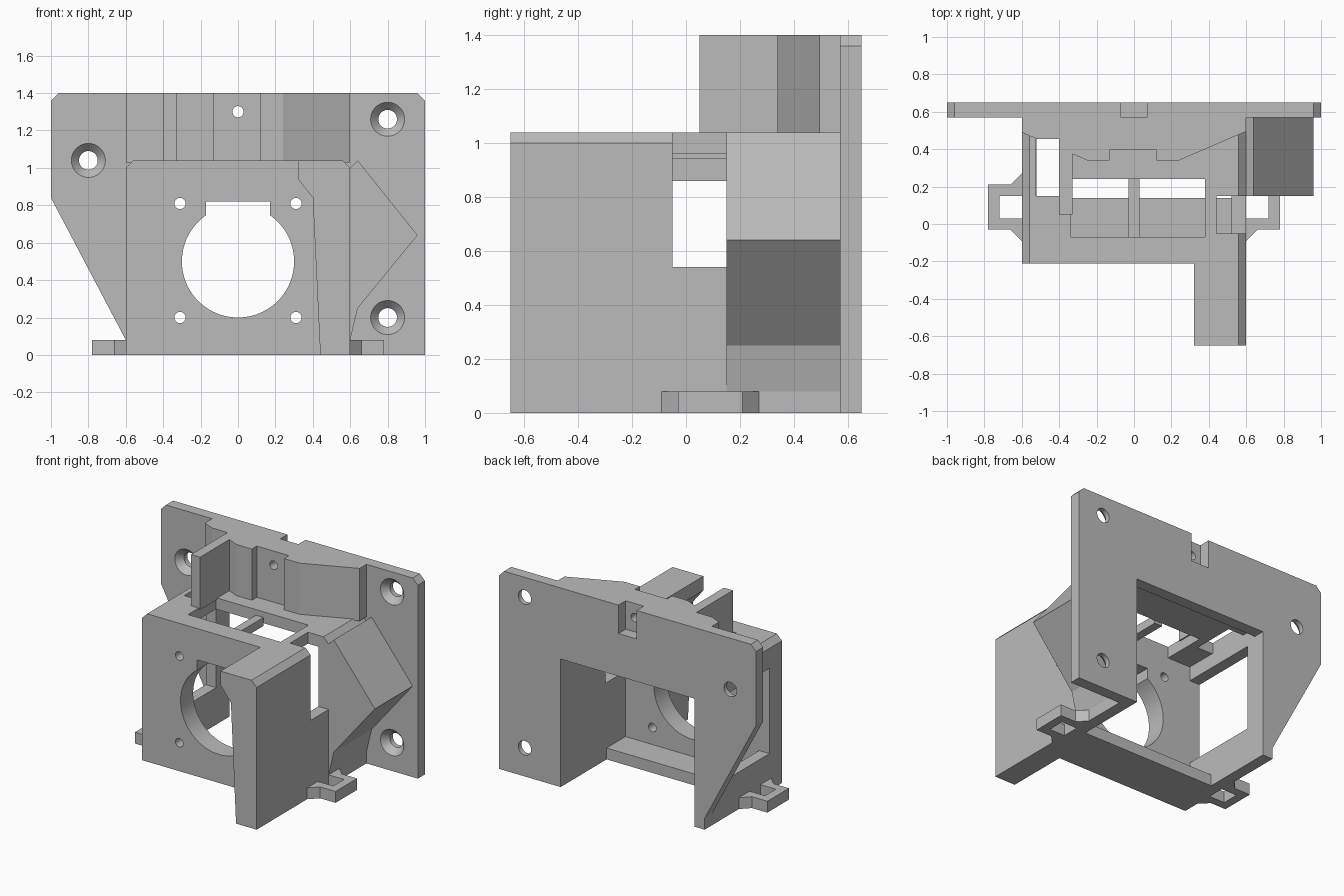
import bpy, bmesh, math
from mathutils import Vector

old = bpy.data.objects.get("Cube")
if old:
    bpy.data.objects.remove(old, do_unlink=True)

grey = bpy.data.materials.new("plain grey")
grey.use_nodes = True
colour = (0.5, 0.5, 0.5, 1)
grey.diffuse_color = colour
grey.node_tree.nodes["Principled BSDF"].inputs["Base Color"].default_value = colour


def finish(name, bm):
    bmesh.ops.recalc_face_normals(bm, faces=bm.faces[:])
    mesh = bpy.data.meshes.new(name)
    bm.to_mesh(mesh)
    bm.free()
    mesh.materials.append(grey)
    obj = bpy.data.objects.new(name, mesh)
    bpy.context.scene.collection.objects.link(obj)
    return obj


def prism(name, points, low, high, axis="y"):
    """Extrude an outline along y (points are x, z) or z (points are x, y)."""
    bm = bmesh.new()
    place = (lambda p, d: (p[0], d, p[1])) if axis == "y" else (lambda p, d: (p[0], p[1], d))
    face = bm.faces.new([bm.verts.new(place(p, low)) for p in points])
    new = bmesh.ops.extrude_face_region(bm, geom=[face])["geom"]
    shift = Vector(place((0, 0), high - low))
    bmesh.ops.translate(bm, vec=shift, verts=[v for v in new if isinstance(v, bmesh.types.BMVert)])
    return finish(name, bm)


def box(name, xs, ys, zs):
    (a, b), (c, d) = xs, zs
    return prism(name, [(a, c), (b, c), (b, d), (a, d)], ys[0], ys[1])


def cone(x, z, r_front, r_back, y0, y1, sides=48):
    """Round cutter running along y."""
    bm = bmesh.new()
    rings = []
    for y, r in ((y0, r_front), (y1, r_back)):
        angles = [math.tau * i / sides for i in range(sides)]
        rings.append([bm.verts.new((x + r * math.cos(t), y, z + r * math.sin(t))) for t in angles])
    for i in range(sides):
        j = (i + 1) % sides
        bm.faces.new((rings[0][i], rings[0][j], rings[1][j], rings[1][i]))
    for ring in rings:
        bm.faces.new(ring)
    return finish("cutter", bm)


def cut(obj, *cutters):
    """Subtract each cutter, then discard it."""
    for cutter in cutters:
        mod = obj.modifiers.new("cut", "BOOLEAN")
        mod.operation, mod.solver, mod.object = "DIFFERENCE", "EXACT", cutter
        bpy.context.view_layer.update()
        result = obj.evaluated_get(bpy.context.evaluated_depsgraph_get())
        mesh = bpy.data.meshes.new_from_object(result)
        obj.modifiers.clear()
        obj.data = mesh
        bpy.data.objects.remove(cutter, do_unlink=True)
    return obj


# Mounting plate with open centre, countersunk holes and cable notch
plate = prism("mounting_plate", [
    (-0.6, 0), (-0.52, 0), (-0.52, 0.9), (0.52, 0.9), (0.52, 0), (1, 0), (1, 1.36),
    (0.96, 1.4), (-0.96, 1.4), (-1, 1.36), (-1, 0.84), (-0.6, 0.08)], 0.57, 0.65)
for x, z in ((-0.8, 1.04), (0.8, 1.26), (0.8, 0.2)):
    cut(plate, cone(x, z, 0.05, 0.05, 0.5, 0.7), cone(x, z, 0.1, 0.05, 0.56, 0.615))
cut(plate, box("cutter", (-0.07, 0.07), (0.5, 0.7), (1.2, 1.5)))

# Front panel with chamfered top corners, fan opening and screw holes
panel = prism("front_panel", [
    (-0.6, 0), (0.6, 0), (0.6, 1), (0.56, 1.04), (-0.56, 1.04), (-0.6, 1)], -0.21, -0.07)
cut(panel, cone(0, 0.5, 0.3, 0.3, -0.3, 0, 96),
    box("cutter", (-0.17, 0.17), (-0.3, 0), (0.5, 0.82)))
for x in (-0.31, 0.31):
    for z in (0.2, 0.81):
        cut(panel, cone(x, z, 0.03, 0.03, -0.3, 0, 32))

# Forward side shroud
prism("side_shroud", [
    (0.44, 0), (0.6, 0), (0.6, 1), (0.56, 1.04), (0.32, 1.04), (0.32, 0.94), (0.4, 0.84)],
    -0.65, -0.21)

# Top deck with its openings
deck = prism("top_deck", [
    (-0.6, 0.96), (0.6, 0.96), (0.6, 1), (0.56, 1.04), (-0.56, 1.04), (-0.6, 1)], -0.07, 0.57)
cut(deck, box("cutter", (-0.34, 0.38), (-0.07, 0.24), (0.9, 1.1)),
    box("cutter", (-0.525, -0.4), (0.15, 0.455), (0.9, 1.1)),
    box("cutter", (0.44, 0.7), (-0.05, 0.15), (0.9, 1.1)))
box("deck_bar", (-0.03, 0.03), (-0.07, 0.24), (0.94, 1.0))

# Floor and side walls
box("floor", (-0.6, 0.6), (-0.07, 0.14), (0, 0.08))
right_wall = box("right_wall", (-0.6, -0.52), (-0.07, 0.57), (0, 0.96))
cut(right_wall, box("cutter", (-0.7, -0.4), (-0.07, 0.5), (0.26, 0.86)))
left_wall = box("left_wall", (0.52, 0.6), (-0.07, 0.57), (0, 0.96))
cut(left_wall, box("cutter", (0.4, 0.7), (-0.05, 0.15), (0.54, 1.1)))

# Pointed side housing
prism("side_housing", [
    (0.6, 0.08), (0.64, 0.25), (0.96, 0.64), (0.64, 1.04), (0.6, 1), (0.57, 0.96), (0.57, 0.08)],
    0.15, 0.57)

# Upper back block with fin, centre recess and sloped shoulder
block = prism("upper_block", [
    (-0.6, 0.57), (-0.6, 0.49), (-0.52, 0.455), (-0.4, 0.455), (-0.4, 0.05), (-0.33, 0.05),
    (-0.33, 0.375), (-0.25, 0.34), (-0.13, 0.34), (-0.13, 0.395), (0.12, 0.395), (0.12, 0.34),
    (0.24, 0.34), (0.6, 0.495), (0.6, 0.57)], 1.03, 1.4, "z")
cut(block, cone(0, 1.3, 0.03, 0.03, 0.2, 0.7, 32))

# Foot tabs with square slots
for name, s in (("right_foot_tab", -1), ("left_foot_tab", 1)):
    prism(name, [(s * x, y) for x, y in (
        (0.6, -0.09), (0.66, -0.03), (0.78, -0.03), (0.78, 0.21), (0.66, 0.21), (0.6, 0.27),
        (0.6, 0.15), (0.72, 0.15), (0.72, 0.03), (0.6, 0.03))], 0, 0.08, "z")

# Flat faces with smooth round holes
bpy.ops.object.select_all(action="DESELECT")
for obj in (plate, panel, block):
    obj.select_set(True)
    bpy.context.view_layer.objects.active = obj
bpy.ops.object.shade_smooth_by_angle(angle=math.radians(20))
